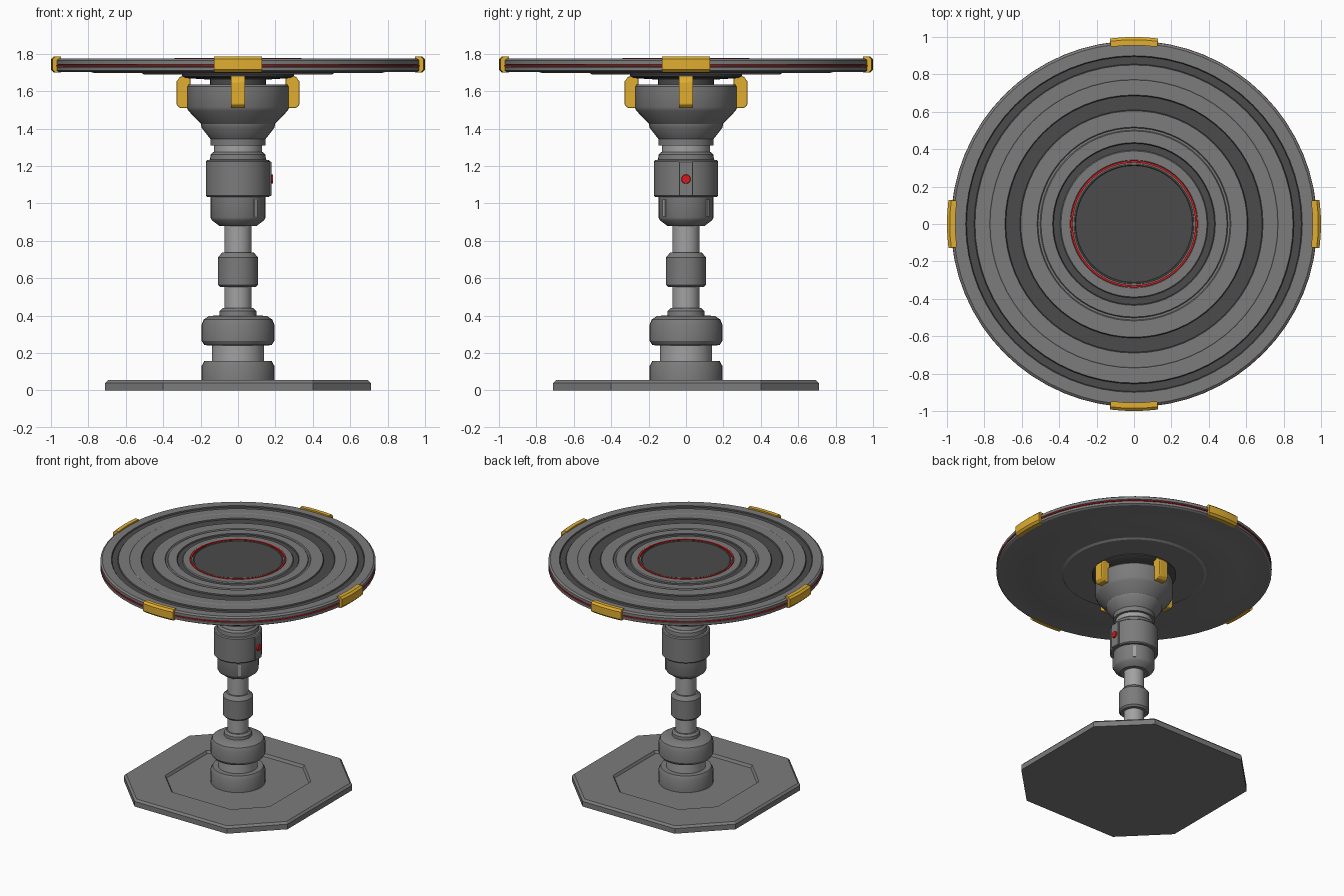
import bpy, bmesh
from math import sin, cos, pi, radians
from mathutils import Matrix

if "Cube" in bpy.data.objects:
    bpy.data.objects.remove(bpy.data.objects["Cube"])


def material(name, rgb):
    m = bpy.data.materials.new(name)
    m.diffuse_color = (*rgb, 1)
    m.use_nodes = True
    m.node_tree.nodes["Principled BSDF"].inputs["Base Color"].default_value = m.diffuse_color
    return m


MID = material("mid_grey", (0.2, 0.2, 0.2))
DARK = material("dark_grey", (0.07, 0.07, 0.07))
LIGHT = material("light_grey", (0.36, 0.36, 0.36))
YELLOW = material("yellow", (0.75, 0.42, 0.03))
RED = material("red", (0.7, 0.01, 0.01))


def finish(name, bm, mats, angle=30, bevel=0):
    bmesh.ops.recalc_face_normals(bm, faces=bm.faces)
    me = bpy.data.meshes.new(name)
    bm.to_mesh(me)
    bm.free()
    for m in mats:
        me.materials.append(m)
    me.shade_smooth()
    me.set_sharp_from_angle(angle=radians(angle))
    ob = bpy.data.objects.new(name, me)
    bpy.context.collection.objects.link(ob)
    if bevel:
        mod = ob.modifiers.new("bevel", 'BEVEL')
        mod.width, mod.segments = bevel, 2
    return ob


def loft(bm, rings, closed=False):
    """Skin a stack of equal-length point rings; cap the ends or join them."""
    loops = [[bm.verts.new(p) for p in ring] for ring in rings]
    pairs = list(zip(loops, loops[1:]))
    if closed:
        pairs.append((loops[-1], loops[0]))
    for a, b in pairs:
        for i in range(len(a)):
            j = (i + 1) % len(a)
            bm.faces.new((a[i], a[j], b[j], b[i]))
    if not closed:
        bm.faces.new(loops[0])
        bm.faces.new(loops[-1])


def lathe(name, profile, mat=MID, segs=32, closed=False, dark=()):
    rings = [[(r * cos(2 * pi * i / segs), r * sin(2 * pi * i / segs), z)
              for i in range(segs)] for r, z in profile]
    bm = bmesh.new()
    loft(bm, rings, closed)
    # upward faces inside the dark radius bands
    bm.normal_update()
    for f in bm.faces:
        z = f.calc_center_median().z
        r = max(v.co.xy.length for v in f.verts)
        if z > 1.755 and any(a < r < b for a, b in dark):
            f.material_index = 1
    return finish(name, bm, [mat, DARK])


def box(name, size, r, z, angle, mat, bevel=0):
    bm = bmesh.new()
    bmesh.ops.create_cube(bm, size=1)
    bm.transform(Matrix.Rotation(angle, 4, 'Z') @ Matrix.Translation((r, 0, z))
                 @ Matrix.Diagonal((*size, 1)))
    return finish(name, bm, [mat], bevel=bevel)


# octagonal foot plate with sunken centre
octagon = [(.71, -.4), (.71, .4), (.4, .71), (-.4, .71),
           (-.71, .4), (-.71, -.4), (-.4, -.71), (.4, -.71)]
bm = bmesh.new()
loft(bm, [[(x * s, y * s, z) for x, y in octagon] for s, z in
          [(1, 0), (1, .04), (.98, .055), (.64, .055), (.625, .035)]])
finish("foot_plate", bm, [MID], angle=10)

# column, bottom to top
lathe("pole", [(.073, .05), (.073, .9)], LIGHT)
lathe("foot_collar", [(.195, .03), (.195, .13), (.18, .158), (.13, .158)])
lathe("lower_neck", [(.14, .14), (.14, .25)], LIGHT)
lathe("foot_bulge", [(.15, .24), (.18, .243), (.195, .265), (.195, .35), (.183, .38),
                     (.155, .398), (.10, .402), (.098, .425), (.083, .44), (.07, .44)])
lathe("pole_collar", [(.07, .552), (.095, .552), (.108, .565), (.108, .71),
                      (.084, .738), (.07, .738)])
lathe("housing_lower", [(.07, .88), (.10, .88), (.14, .91), (.147, .925),
                        (.147, 1.05), (.12, 1.05)])
lathe("housing_upper", [(.12, 1.035), (.165, 1.035), (.172, 1.042), (.172, 1.225),
                        (.165, 1.232), (.15, 1.234), (.146, 1.262), (.132, 1.275), (.11, 1.275)])
lathe("upper_neck", [(.129, 1.26), (.129, 1.32)], LIGHT)
lathe("cup", [(.12, 1.31), (.148, 1.31), (.148, 1.345), (.195, 1.405), (.198, 1.425),
              (.265, 1.495), (.275, 1.515), (.275, 1.625), (.265, 1.637), (.12, 1.637)])
lathe("cup_spindle", [(.15, 1.63), (.15, 1.68)], DARK)
lathe("mount_disc", [(.15, 1.662), (.28, 1.67), (.30, 1.68), (.30, 1.70)], DARK, 48)

# switch panel with red button, plus two grooved ribs on the housing
box("switch_panel", (.05, .075, .185), .153, 1.132, 0, MID, .004)
bm = bmesh.new()
bmesh.ops.create_cone(bm, cap_ends=True, segments=20, radius1=.027, radius2=.023, depth=.02,
                      matrix=Matrix.Translation((.178, 0, 1.13)) @ Matrix.Rotation(pi / 2, 4, 'Y'))
finish("red_button", bm, [RED])
for i, a in enumerate((-51, 51)):
    box(f"housing_rib_{i}", (.02, .022, .09), .142, .975, radians(a), LIGHT)

# tabletop with stepped underside, rim groove and concentric top grooves
T, G = 1.775, 1.767
top = [(.30, 1.688), (.50, 1.688), (.515, 1.698), (.77, 1.698), (.785, 1.702), (.965, 1.702),
       (.978, 1.71), (.978, 1.728), (.97, 1.731), (.97, 1.741), (.978, 1.744),
       (.978, 1.765), (.965, T)]
for outer, inner in ((.90, .85), (.69, .605)):
    top += [(outer, T), (outer - .005, G), (inner + .005, G), (inner, T)]
    if outer == .90:
        top += [(.775, T), (.770, T - .003)]
        top += [(.765, T)]
top += [(.518, T), (.513, G), (.502, G), (.497, T), (.435, T), (.43, G), (.395, G),
        (.39, T), (.342, T), (.34, G), (.322, G), (.32, T), (.316, T), (.312, T - .004)]
lathe("tabletop", top, MID, 64,
      dark=((.852, .901), (.607, .691), (.396, .436), (0, .317)))


# glowing red lines: top ring and rim line
def band(name, r0, r1, z0, z1):
    lathe(name, [(r0, z0), (r1, z0), (r1, z1), (r0, z1)], RED, 64, closed=True)


band("top_light_ring", .328, .339, 1.764, 1.777)
band("rim_light_ring", .96, .979, 1.733, 1.739)

# four rim clips and four support claws
clip_section = [(.955, 1.70), (.985, 1.70), (1.0, 1.715), (1.0, 1.772), (.985, 1.786), (.955, 1.786)]
claw_profile = [(.255, 1.51), (.31, 1.51), (.33, 1.53), (.33, 1.65),
                (.312, 1.675), (.275, 1.692), (.255, 1.692)]
for k in range(4):
    turn = Matrix.Rotation(k * pi / 2, 4, 'Z')
    bm = bmesh.new()
    loft(bm, [[(r * cos(a), r * sin(a), z) for r, z in clip_section]
              for a in (-.13, -.065, 0, .065, .13)])
    bm.transform(turn)
    finish(f"rim_clip_{k}", bm, [YELLOW])
    bm = bmesh.new()
    loft(bm, [[(r, y, z) for r, z in claw_profile] for y in (-.038, .038)])
    bm.transform(turn)
    finish(f"support_claw_{k}", bm, [YELLOW], bevel=.005)
